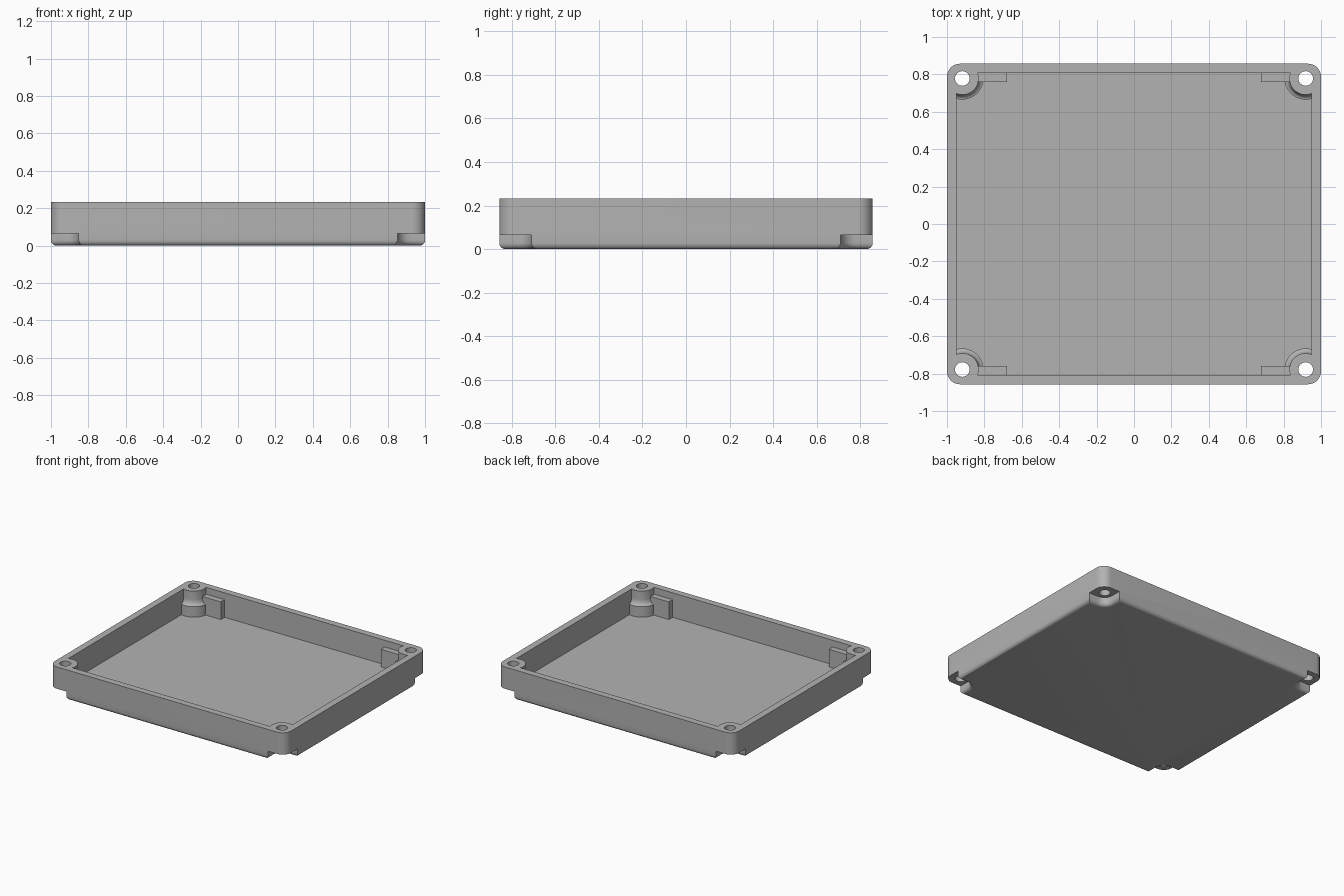
import bpy, bmesh
from math import pi, cos, sin

cube = bpy.data.objects.get("Cube")
if cube:
    bpy.data.objects.remove(cube, do_unlink=True)

HX, HY, TOP = 1.0, 0.857, 0.232        # outer half sizes and height
IX, IY, FLOOR = 0.948, 0.806, 0.045    # cavity half sizes and floor
SX, SY = 0.918, 0.778                  # screw post centres
NOTCH, NOTCH_Z, FILLET = 0.148, 0.065, 0.028
CORNERS = [(1, 1), (-1, 1), (-1, -1), (1, -1)]

grey = bpy.data.materials.new("plain_grey")
grey.use_nodes = True
colour = (0.45, 0.45, 0.45, 1)
grey.diffuse_color = colour
grey.node_tree.nodes["Principled BSDF"].inputs["Base Color"].default_value = colour


def make_object(name, bm):
    bmesh.ops.recalc_face_normals(bm, faces=bm.faces)
    mesh = bpy.data.meshes.new(name)
    bm.to_mesh(mesh)
    bm.free()
    mesh.materials.append(grey)
    ob = bpy.data.objects.new(name, mesh)
    bpy.context.collection.objects.link(ob)
    return ob


def prism(name, outline, z0, z1, fillet=0):
    """Extrude an outline upward, optionally rounding its bottom edges."""
    bm = bmesh.new()
    base = bm.faces.new([bm.verts.new((x, y, z0)) for x, y in outline])
    rim = list(base.edges)
    new = bmesh.ops.extrude_face_region(bm, geom=[base], use_keep_orig=True)
    for v in new["geom"]:
        if isinstance(v, bmesh.types.BMVert):
            v.co.z = z1
    bmesh.ops.recalc_face_normals(bm, faces=bm.faces)
    if fillet:
        bmesh.ops.bevel(bm, geom=rim, offset=fillet, segments=5, profile=0.5,
                        affect="EDGES", clamp_overlap=True)
    return make_object(name, bm)


def box(name, x0, x1, y0, y1, z0, z1):
    return prism(name, [(x0, y0), (x1, y0), (x1, y1), (x0, y1)], z0, z1)


def arc(cx, cy, r, a0, a1, n):
    return [(cx + r * cos(a0 + (a1 - a0) * i / n),
             cy + r * sin(a0 + (a1 - a0) * i / n)) for i in range(n + 1)]


def lathe(name, profile, x, y, n=48):
    """Stack rings of (radius, height) into a closed round solid."""
    bm = bmesh.new()
    rings = [[bm.verts.new((x + r * cos(2 * pi * i / n), y + r * sin(2 * pi * i / n), z))
              for i in range(n)] for r, z in profile]
    for low, high in zip(rings, rings[1:]):
        for i in range(n):
            j = (i + 1) % n
            bm.faces.new((low[i], low[j], high[j], high[i]))
    bm.faces.new(rings[0])
    bm.faces.new(rings[-1])
    return make_object(name, bm)


def combine(target, tool, operation):
    mod = target.modifiers.new(operation.lower(), "BOOLEAN")
    mod.operation, mod.solver, mod.object = operation, "EXACT", tool
    bpy.context.view_layer.objects.active = target
    bpy.ops.object.modifier_apply(modifier=mod.name)
    bpy.data.objects.remove(tool, do_unlink=True)


# Upper shell with rounded vertical corners
R = 0.07
outline = []
for k, (sx, sy) in enumerate(CORNERS):
    outline += arc(sx * (HX - R), sy * (HY - R), R, k * pi / 2, (k + 1) * pi / 2, 10)
tray = prism("tray", outline, NOTCH_Z, TOP)

# Lower slab with recessed corners and a rounded bottom edge
outline = []
for k, (sx, sy) in enumerate(CORNERS):
    nx, ny = HX - NOTCH, HY - NOTCH
    corner = [(HX, ny)] + arc(nx + R, ny + R, R, 1.5 * pi, pi, 8) + [(nx, HY)]
    corner = [(sx * x, sy * y) for x, y in corner]
    outline += corner if sx * sy > 0 else corner[::-1]
combine(tray, prism("lower_slab", outline, 0, NOTCH_Z, FILLET), "UNION")

# Cavity shape, leaving flared screw posts and corner tabs standing
cavity = box("cavity", -IX, IX, -IY, IY, FLOOR, 0.3)
flare = [(0.087 + 0.026 * (1 - sin(t * pi / 12)), 0.17 - 0.045 * cos(t * pi / 12))
         for t in range(7)]
for sx, sy in CORNERS:
    post = lathe("post", [(0.113, 0)] + flare + [(0.087, 0.4)], sx * SX, sy * SY)
    combine(cavity, post, "DIFFERENCE")
    xs = sorted((sx * 0.678, sx * 0.9))
    ys = sorted((sy * 0.76, sy * 0.85))
    combine(cavity, box("tab", *xs, *ys, 0, 0.18), "DIFFERENCE")
combine(tray, cavity, "DIFFERENCE")

# Screw holes
for sx, sy in CORNERS:
    hole = lathe("hole", [(0.039, -0.1), (0.039, 0.4)], sx * SX, sy * SY, 32)
    combine(tray, hole, "DIFFERENCE")

bpy.ops.object.select_all(action="DESELECT")
tray.select_set(True)
bpy.context.view_layer.objects.active = tray
bpy.ops.object.shade_smooth_by_angle(angle=0.5)
